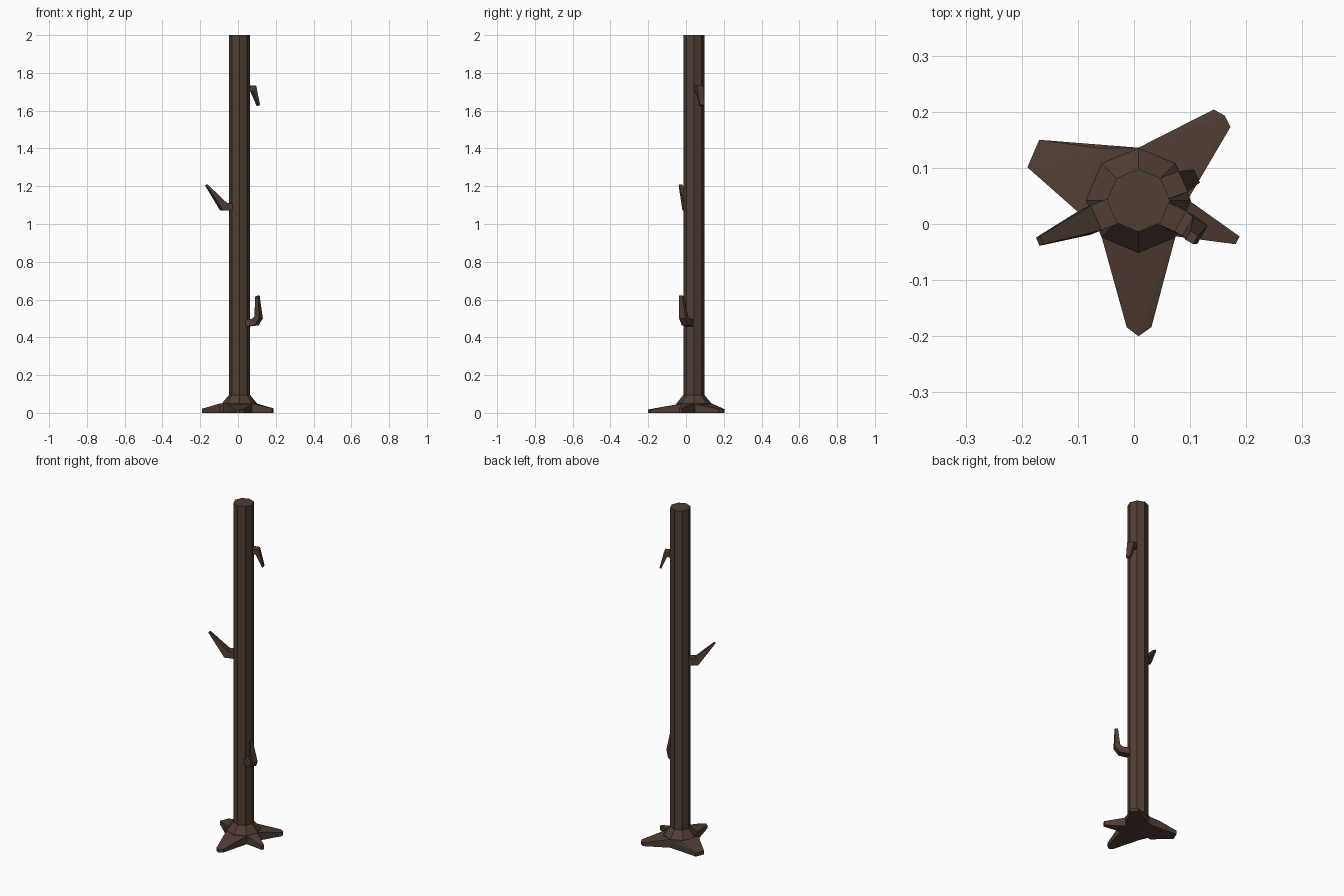
import bpy, bmesh, math
from mathutils import Vector

if "Cube" in bpy.data.objects:
    bpy.data.objects.remove(bpy.data.objects["Cube"])

CX, CY = 0.008, 0.042          # trunk axis

bark = bpy.data.materials.new("dark bark brown")
bark.diffuse_color = (0.080, 0.047, 0.033, 1)
bark.use_nodes = True
bark.node_tree.nodes["Principled BSDF"].inputs["Base Color"].default_value = bark.diffuse_color


def finish(name, bm):
    bmesh.ops.recalc_face_normals(bm, faces=bm.faces)
    me = bpy.data.meshes.new(name)
    bm.to_mesh(me)
    bm.free()
    me.materials.append(bark)
    ob = bpy.data.objects.new(name, me)
    bpy.context.collection.objects.link(ob)


def loft(name, rings):
    """Skin a list of equal-length rings and cap both ends."""
    bm = bmesh.new()
    vs = [[bm.verts.new(p) for p in r] for r in rings]
    n = len(vs[0])
    for a, b in zip(vs, vs[1:]):
        for i in range(n):
            j = (i + 1) % n
            bm.faces.new((a[i], a[j], b[j], b[i]))
    bm.faces.new(vs[0][::-1])
    bm.faces.new(vs[-1])
    finish(name, bm)


# Trunk: eight-sided pole with a flared foot
def octagon(r, z):
    return [(CX + r * math.cos(k * math.pi / 4), CY + r * math.sin(k * math.pi / 4), z)
            for k in range(8)]


loft("trunk", [octagon(0.093, 0), octagon(0.093, 0.05),
               octagon(0.056, 0.095), octagon(0.056, 2.0)])


# Roots: wedges from the foot down to blunt tips
def root(name, base, tip, tip_z):
    bm = bmesh.new()
    for pts, top in ((base + [(CX, CY)], 0.05), (tip, tip_z)):
        for x, y in pts:
            bm.verts.new((x, y, 0))
            bm.verts.new((x, y, top))
    res = bmesh.ops.convex_hull(bm, input=bm.verts)
    junk = {v for v in res["geom_interior"] + res["geom_unused"]
            if isinstance(v, bmesh.types.BMVert)}
    bmesh.ops.delete(bm, geom=list(junk), context='VERTS')
    finish(name, bm)


root("root_front", [(-0.058, -0.022), (0.074, -0.022)],
     [(-0.013, -0.184), (0.008, -0.2), (0.031, -0.184)], 0.018)
root("root_back_right", [(0.008, 0.136), (0.095, 0.042)],
     [(0.142, 0.204), (0.162, 0.193), (0.172, 0.173)], 0.02)
root("root_back_left", [(0.008, 0.136), (-0.062, 0.135), (-0.096, 0.018)],
     [(-0.169, 0.15), (-0.19, 0.101)], 0.022)
root("root_right", [(0.098, 0.042), (0.074, -0.022)],
     [(0.188, -0.022), (0.181, -0.036)], 0.024)


# Branch stubs: four-sided, each station = (x, y, z, half width, half thickness, pitch)
def branch(name, yaw, stations):
    yaw = math.radians(yaw)
    d = Vector((math.cos(yaw), math.sin(yaw), 0))
    side = Vector((-d.y, d.x, 0))
    rings = []
    for x, y, z, w, t, pitch in stations:
        p = math.radians(pitch)
        up = d * -math.sin(p) + Vector((0, 0, math.cos(p)))
        c = Vector((x, y, z))
        rings.append([c + side * w * a + up * t * b
                      for a, b in ((1, 1), (-1, 1), (-1, -1), (1, -1))])
    loft(name, rings)


branch("branch_lower", -30, [(0.045, 0.022, 0.477, 0.022, 0.02, 0),
                             (0.091, 0.000, 0.480, 0.021, 0.019, 30),
                             (0.109, -0.012, 0.506, 0.019, 0.016, 70),
                             (0.103, -0.024, 0.620, 0.009, 0.008, 95)])
branch("branch_middle", 203, [(-0.030, 0.026, 1.090, 0.024, 0.020, 0),
                              (-0.077, 0.007, 1.092, 0.024, 0.022, 28),
                              (-0.168, -0.030, 1.207, 0.008, 0.005, 50)])
branch("branch_upper", 24, [(0.045, 0.060, 1.718, 0.020, 0.017, 0),
                            (0.080, 0.072, 1.718, 0.020, 0.017, -30),
                            (0.108, 0.084, 1.628, 0.013, 0.005, -65)])
